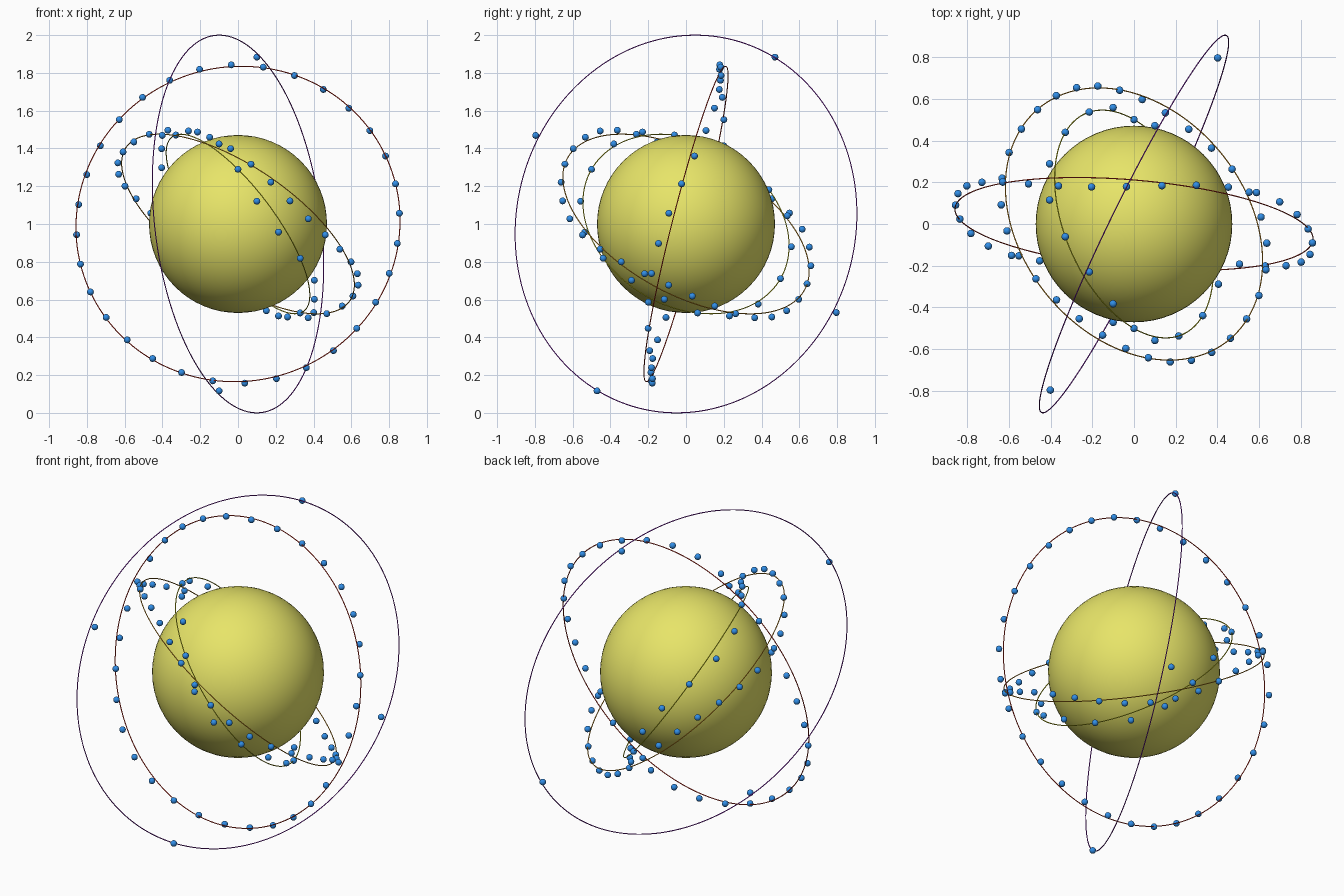
import bpy, bmesh, math
from mathutils import Vector, Matrix

cube = bpy.data.objects.get("Cube")
if cube:
    bpy.data.objects.remove(cube, do_unlink=True)

CENTRE = Vector((0, 0, 1))
CORE_RADIUS = 0.471
ELECTRON_RADIUS = 0.018
WIRE_RADIUS = 0.0028
WOBBLE = 0.046  # how far the electrons stray from the plane of their ring


def material(name, colour):
    mat = bpy.data.materials.new(name)
    mat.use_nodes = True
    mat.diffuse_color = (*colour, 1)
    bsdf = mat.node_tree.nodes["Principled BSDF"]
    bsdf.inputs["Base Color"].default_value = (*colour, 1)
    return mat


def add_object(name, bm, mat):
    mesh = bpy.data.meshes.new(name)
    for face in bm.faces:
        face.smooth = True
    bm.to_mesh(mesh)
    bm.free()
    mesh.materials.append(mat)
    obj = bpy.data.objects.new(name, mesh)
    bpy.context.collection.objects.link(obj)


def ring_frame(normal):
    """Axes of a ring: one leaning towards x, one across it, and the normal."""
    n = Vector(normal).normalized()
    along = (Vector((1, 0, 0)) - n * n.x).normalized()
    return along, n.cross(along), n


def add_ring(name, radius, frame, mat):
    rot = Matrix(frame).transposed().to_4x4()
    bpy.ops.mesh.primitive_torus_add(
        major_radius=radius, minor_radius=WIRE_RADIUS,
        major_segments=160, minor_segments=8)
    ring = bpy.context.object
    ring.name = name
    ring.matrix_world = Matrix.Translation(CENTRE) @ rot
    ring.data.materials.append(mat)
    bpy.ops.object.shade_smooth()


def add_electrons(name, radius, frame, count, start, phase, mat):
    along, across, n = frame
    bm = bmesh.new()
    for i in range(count):
        t = math.radians(start) + math.tau * i / count
        drift = WOBBLE * math.sin(3 * t + math.radians(phase))
        pos = CENTRE + radius * (along * math.cos(t) + across * math.sin(t)) + n * drift
        bmesh.ops.create_uvsphere(bm, u_segments=16, v_segments=10,
                                  radius=ELECTRON_RADIUS,
                                  matrix=Matrix.Translation(pos))
    add_object(name, bm, mat)


# Core ball
core = bmesh.new()
bmesh.ops.create_uvsphere(core, u_segments=64, v_segments=32, radius=CORE_RADIUS,
                          matrix=Matrix.Translation(CENTRE))
add_object("nucleus", core, material("pale yellow", (0.80, 0.78, 0.14)))

# Rings, from the inside out, with their electrons
blue = material("electron blue", (0.03, 0.27, 0.80))
yellow = material("ring yellow", (0.75, 0.75, 0.02))
orange = material("ring orange", (0.80, 0.36, 0.02))
red = material("ring red", (0.80, 0.04, 0.02))
purple = material("ring purple", (0.30, 0.02, 0.60))

# name, radius, normal, electron count, start angle, wobble phase, colour
shells = [
    ("inner", 0.578, (0.754, 0.33, 0.57), 18, 10, 90, yellow),
    ("second", 0.718, (0.514, 0.419, 0.75), 32, 6.2, 66, orange),
    ("third", 0.861, (-0.085, -0.965, 0.244), 32, 2.2, 135, red),
    ("outer", 1.006, (0.892, -0.437, 0.11), 4, 75, -20, purple),
]
for name, radius, normal, count, start, phase, mat in shells:
    frame = ring_frame(normal)
    add_ring(name + "_ring", radius, frame, mat)
    add_electrons(name + "_electrons", radius, frame, count, start, phase, blue)
